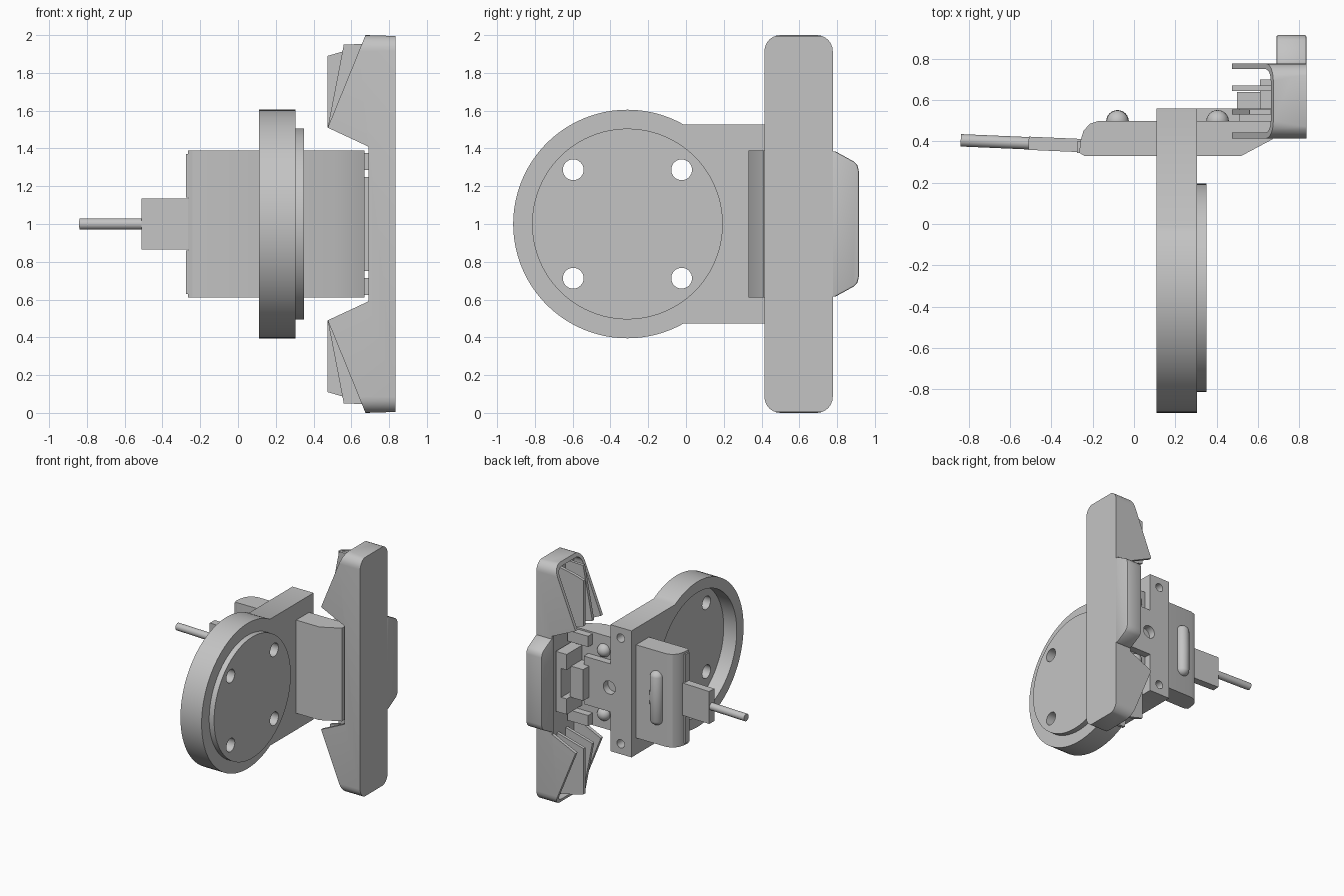
import bpy, bmesh, math
from mathutils import Vector, Matrix

if "Cube" in bpy.data.objects:
    bpy.data.objects.remove(bpy.data.objects["Cube"])

grey = bpy.data.materials.new("plain grey")
grey.use_nodes = True
GREY = (0.55, 0.55, 0.55, 1)
grey.diffuse_color = GREY
grey.node_tree.nodes["Principled BSDF"].inputs["Base Color"].default_value = GREY

MID = 1.0  # height of the mirror plane


def finish(name, bm):
    bmesh.ops.recalc_face_normals(bm, faces=bm.faces)
    mesh = bpy.data.meshes.new(name)
    bm.to_mesh(mesh)
    bm.free()
    mesh.materials.append(grey)
    ob = bpy.data.objects.new(name, mesh)
    bpy.context.collection.objects.link(ob)
    return ob


def prism(name, pts, axis, a, b):
    """Extrude a 2D outline along an axis from a to b."""
    def place(u, v, w):
        return {"x": (w, u, v), "y": (u, w, v), "z": (u, v, w)}[axis]
    bm = bmesh.new()
    face = bm.faces.new([bm.verts.new(place(u, v, a)) for u, v in pts])
    out = bmesh.ops.extrude_face_region(bm, geom=[face])
    verts = [g for g in out["geom"] if isinstance(g, bmesh.types.BMVert)]
    bmesh.ops.translate(bm, verts=verts, vec=Vector(place(0, 0, b - a)))
    return finish(name, bm)


def box(name, x, y, z):
    return prism(name, [(x[0], y[0]), (x[1], y[0]), (x[1], y[1]), (x[0], y[1])], "z", *z)


def circle(u, v, r, n=64):
    return [(u + r * math.cos(math.tau * i / n), v + r * math.sin(math.tau * i / n))
            for i in range(n)]


def rounded(u0, u1, v0, v1, r, n=6):
    pts = []
    for k, (u, v) in enumerate([(u1 - r, v1 - r), (u0 + r, v1 - r),
                                (u0 + r, v0 + r), (u1 - r, v0 + r)]):
        for i in range(n + 1):
            t = (k + i / n) * math.pi / 2
            pts.append((u + r * math.cos(t), v + r * math.sin(t)))
    return pts


def flip(pts):
    return [(u, 2 * MID - v) for u, v in pts]


def combine(ob, other, operation="DIFFERENCE"):
    """Apply a boolean and discard the helper."""
    mod = ob.modifiers.new("combine", "BOOLEAN")
    mod.operation, mod.solver, mod.object = operation, "EXACT", other
    bake(ob)
    bpy.data.objects.remove(other)


def bake(ob):
    bpy.context.view_layer.update()
    graph = bpy.context.evaluated_depsgraph_get()
    mesh = bpy.data.meshes.new_from_object(ob.evaluated_get(graph))
    ob.modifiers.clear()
    ob.data = mesh


def soften(ob, width, segments=3):
    mod = ob.modifiers.new("soften", "BEVEL")
    mod.width, mod.segments, mod.limit_method = width, segments, "ANGLE"
    bake(ob)


# Round mounting plate with arm, raised boss, rear recess and holes
DY = -0.31
plate = prism("mounting_plate", circle(DY, MID, 0.605, 96), "x", 0.11, 0.305)
combine(plate, box("arm", (0.11, 0.305), (-0.2, 0.56), (MID - 0.527, MID + 0.527)), "UNION")
combine(plate, prism("boss", circle(DY, MID, 0.505, 96), "x", 0.25, 0.35), "UNION")
combine(plate, prism("recess", circle(DY, MID, 0.515, 96), "x", 0.0, 0.23))
for y in (DY - 0.287, DY + 0.287):
    for dz in (-0.287, 0.287):
        combine(plate, prism("hole", circle(y, MID + dz, 0.055, 32), "x", 0, 0.5))
for dz in (-0.44, 0.44):
    combine(plate, prism("screw_hole", circle(0.21, MID + dz, 0.035, 24), "y", 0.4, 0.7))

# Cross body with rounded outer end and chamfered inner end
body = prism("cross_body", [(-0.265, 0.345), (-0.24, 0.33), (0.52, 0.33), (0.67, 0.41),
                            (0.67, 0.5), (-0.17, 0.5), (-0.215, 0.485), (-0.245, 0.45),
                            (-0.26, 0.4)], "z", MID - 0.388, MID + 0.388)

# Central tongue with a screw hole
tongue = box("tongue", (0.29, 0.55), (0.46, 0.56), (MID - 0.2, MID + 0.2))
for part in (tongue, plate):
    combine(part, prism("hole", circle(0.315, MID, 0.055, 32), "y", 0.5, 0.7))

# Latch blocks joining the tongue to the grip bar
latch = box("latch_block", (0.61, 0.71), (0.48, 0.7), (MID - 0.25, MID + 0.25))
combine(latch, box("slot", (0.55, 0.66), (0.55, 0.8), (MID - 0.12, MID + 0.12)))
box("latch_step", (0.5, 0.62), (0.46, 0.64), (MID - 0.13, MID + 0.13))
for dz in (-0.33, 0.33):
    box("latch_rail", (0.51, 0.7), (0.48, 0.56), (MID + dz - 0.045, MID + dz + 0.045))


# Domed bumps and the long ridge
def dome(name, x, z, stretch):
    bm = bmesh.new()
    bmesh.ops.create_uvsphere(bm, u_segments=24, v_segments=12, radius=0.055)
    for v in bm.verts:
        v.co.z += math.copysign(stretch, v.co.z) if abs(v.co.z) > 1e-5 else 0
    bmesh.ops.translate(bm, verts=bm.verts, vec=(x, 0.497, z))
    return finish(name, bm)


dome("ridge", -0.08, MID, 0.17)
for dz in (-0.265, 0.265):
    dome("bump", 0.405, MID + dz, 0)

# Cable outlet and cable, tilted slightly backwards
TILT = Matrix.Rotation(math.radians(-2.5), 4, "Z")
outlet = box("cable_outlet", (-0.255, 0.02), (-0.032, 0.032), (-0.135, 0.135))
cable = prism("cable", circle(0, 0, 0.03, 24), "x", -0.584, -0.24)
for ob in (outlet, cable):
    ob.data.transform(Matrix.Translation((-0.256, 0.38, MID)) @ TILT)
for dz in (-0.255, 0.255):
    box("end_lip", (-0.275, -0.25), (0.345, 0.4), (MID + dz - 0.115, MID + dz + 0.115))

# Long grip bar: side profile trimmed to a rounded outline, then hollowed
half = [(0.69, 1.41), (0.475, 1.51), (0.675, 2.0), (0.835, 1.995)]
bar = prism("grip_bar", half + flip(half)[::-1], "y", 0.41, 0.78)
combine(bar, prism("outline", rounded(0.415, 0.777, 0, 2, 0.085), "x", 0.3, 1), "INTERSECT")
combine(bar, prism("hollow", rounded(0.443, 0.75, 0.03, 1.97, 0.06), "x", 0.3, 0.72))

# Inner fins at both ends of the bar
tall = [(0.73, 1.44), (0.475, 1.51), (0.56, 1.95), (0.73, 1.955)]
wide = [(0.73, 1.44), (0.475, 1.51), (0.475, 1.89), (0.56, 1.915), (0.73, 1.95)]
for y, shape in ((0.53, tall), (0.645, wide)):
    for pts in (shape, flip(shape)):
        prism("grip_fin", pts, "y", y, y + 0.025)

# Rear thumb block
edge = [(0.76, 1.385), (0.79, 1.385), (0.89, 1.33), (0.908, 1.31), (0.915, 1.28)]
thumb = prism("thumb_block", edge + flip(edge)[::-1], "x", 0.69, 0.835)
soften(thumb, 0.008, 2)

# Smooth shading on curved parts, sharp edges kept
for ob in bpy.context.scene.objects:
    ob.select_set(ob.type == "MESH")
bpy.context.view_layer.objects.active = bar
bpy.ops.object.shade_smooth_by_angle(angle=math.radians(30))
